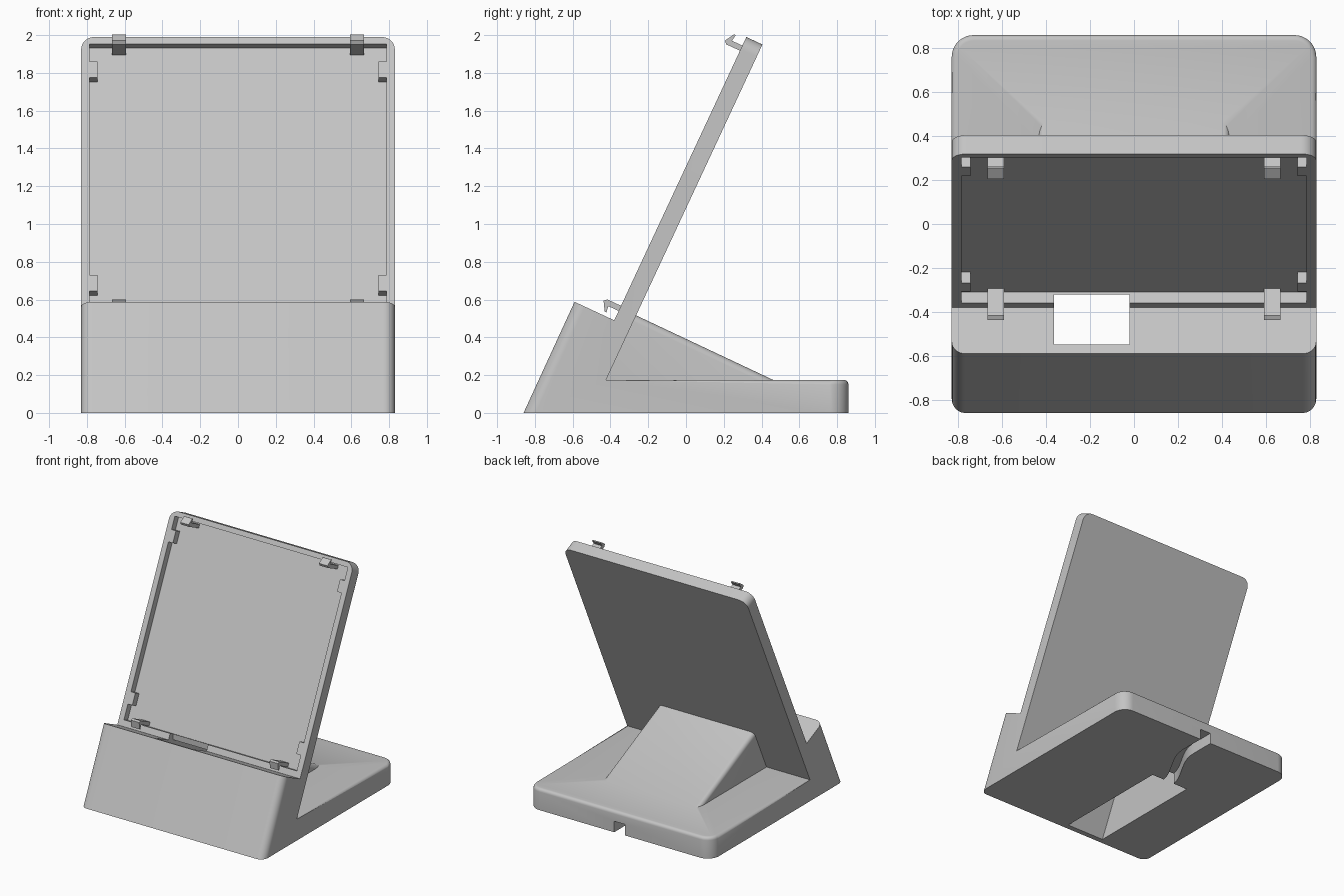
import bpy, bmesh, math
from mathutils import Vector

if "Cube" in bpy.data.objects:
    bpy.data.objects.remove(bpy.data.objects["Cube"], do_unlink=True)

plastic = bpy.data.materials.new("light_grey_plastic")
plastic.use_nodes = True
GREY = (0.55, 0.55, 0.55, 1)
plastic.diffuse_color = GREY
bsdf = next(n for n in plastic.node_tree.nodes if n.type == 'BSDF_PRINCIPLED')
bsdf.inputs["Base Color"].default_value = GREY

# Tilted panel frame: t runs up the panel, n points out of its front
LEAN = math.radians(25)
FOOT = (-0.38, 0.49)
LENGTH, THICK, HALF = 1.655, 0.094, 0.83


def tilt(n, t):
    return (FOOT[0] + t * math.sin(LEAN) - n * math.cos(LEAN),
            FOOT[1] + t * math.cos(LEAN) + n * math.sin(LEAN))


def prism(name, pts, x0, x1, bevels=(), flat=False):
    """Extrude a side profile (y, z) along x, or a plan (x, y) along z if flat."""
    bm = bmesh.new()
    place = (lambda p, d: (p[0], p[1], d)) if flat else (lambda p, d: (d, p[0], p[1]))
    face = bm.faces.new([bm.verts.new(place(p, x0)) for p in pts])
    ext = bmesh.ops.extrude_face_region(bm, geom=[face])
    move = Vector((0, 0, x1 - x0)) if flat else Vector((x1 - x0, 0, 0))
    bmesh.ops.translate(bm, vec=move,
                        verts=[v for v in ext["geom"] if isinstance(v, bmesh.types.BMVert)])
    bmesh.ops.recalc_face_normals(bm, faces=bm.faces)
    for test, radius, steps in bevels:
        edges = [e for e in bm.edges if test(e.verts[0].co, e.verts[1].co)]
        bmesh.ops.bevel(bm, geom=edges, offset=radius, segments=steps, profile=0.5,
                        affect='EDGES', clamp_overlap=False)
    bmesh.ops.recalc_face_normals(bm, faces=bm.faces)
    me = bpy.data.meshes.new(name)
    bm.to_mesh(me)
    bm.free()
    me.materials.append(plastic)
    ob = bpy.data.objects.new(name, me)
    bpy.context.collection.objects.link(ob)
    return ob


def combine(target, tool, operation):
    mod = target.modifiers.new("combine", 'BOOLEAN')
    mod.operation, mod.solver, mod.object = operation, 'EXACT', tool
    bpy.context.view_layer.objects.active = target
    bpy.ops.object.modifier_apply(modifier=mod.name)
    bpy.data.objects.remove(tool, do_unlink=True)


def near(p, y, z):
    return abs(p.y - y) < 0.002 and abs(p.z - z) < 0.002


def joins(a, b):
    """Edge test: edge runs between two profile points."""
    return lambda p, q: ((near(p, *a) and near(q, *b)) or (near(q, *a) and near(p, *b)))


# Stand body: front block, leaning panel and flat base in one profile
DECK = 0.175
front_low, front_top = (-0.86, 0), (-0.59, 0.588)
panel_top, panel_back = tilt(0, LENGTH), tilt(-THICK, LENGTH)
inner = (panel_back[0] - (panel_back[1] - DECK) * math.tan(LEAN), DECK)
back_top, back_low = (0.86, DECK), (0.86, 0)


def deck_rim(p, q):
    level = abs(p.z - DECK) < 0.002 and abs(q.z - DECK) < 0.002
    across = near(p, *inner) and near(q, *inner)
    return level and not across


body = prism("stand_body",
             [front_low, front_top, FOOT, panel_top, panel_back, inner, back_top, back_low],
             -HALF, HALF,
             [(joins(front_low, front_top), 0.06, 8),
              (joins(panel_top, panel_back), 0.07, 8),
              (joins(back_top, back_low), 0.1, 10),
              (deck_rim, 0.025, 4)])

# Sloping support behind the panel
ridge, toe = (-0.285, 0.526), (0.52, 0.147)
support = prism("rear_support", [ridge, toe, (0.52, 0.1), (-0.46, 0.1)], -0.435, 0.435,
                [(joins(ridge, toe), 0.035, 5)])
combine(body, support, 'UNION')

# Shallow recess in the panel front
recess = prism("recess_cutter",
               [tilt(-0.055, 0.05), tilt(0.06, 0.05), tilt(0.06, 1.615), tilt(-0.055, 1.615)],
               -0.785, 0.785)
combine(body, recess, 'DIFFERENCE')

# Cable chamber, open at the block top and underneath
chamber = prism("chamber_cutter",
                [(-0.834, -0.04), (-0.508, 0.658), (-0.322, 0.658), (-0.322, 0.47),
                 (0.2, 0.23), (0.2, -0.04)], -0.365, -0.02)
combine(body, chamber, 'DIFFERENCE')

# Curved cable groove from the chamber to the back edge
mid = []
for i in range(13):
    s = i / 12
    mid.append((-0.19 * (1 - s * s * (3 - 2 * s)), 0.15 + 0.5 * s))
mid.append((0, 0.95))
outline = [(x + 0.05, y) for x, y in mid] + [(x - 0.05, y) for x, y in reversed(mid)]
groove = prism("groove_cutter", outline, -0.03, 0.09, flat=True)
combine(body, groove, 'DIFFERENCE')

# Snap hooks and side pads, repeated left/right and top/bottom
hook = [(-0.06, 1.575), (0.08, 1.575), (0.095, 1.59), (0.065, 1.64),
        (0.055, 1.64), (0.06, 1.605), (-0.06, 1.605)]
parts = [body]
for side, sign in (("left", 1), ("right", -1)):
    for level, flip in (("top", False), ("bottom", True)):
        pts = [tilt(n, 1.66 - t if flip else t) for n, t in hook]
        parts.append(prism(f"{level}_{side}_hook", pts, sign * 0.592, sign * 0.668))
        t0 = 0.171 if flip else 1.418
        pad = [tilt(-0.055, t0), tilt(0, t0), tilt(0, t0 + 0.095), tilt(-0.055, t0 + 0.095)]
        parts.append(prism(f"{level}_{side}_pad", pad, sign * 0.745, sign * 0.785))

# Smooth the rounded corners and keep the edges sharp
bpy.ops.object.select_all(action='DESELECT')
for ob in parts:
    ob.select_set(True)
bpy.context.view_layer.objects.active = body
bpy.ops.object.shade_smooth_by_angle(angle=math.radians(30))
